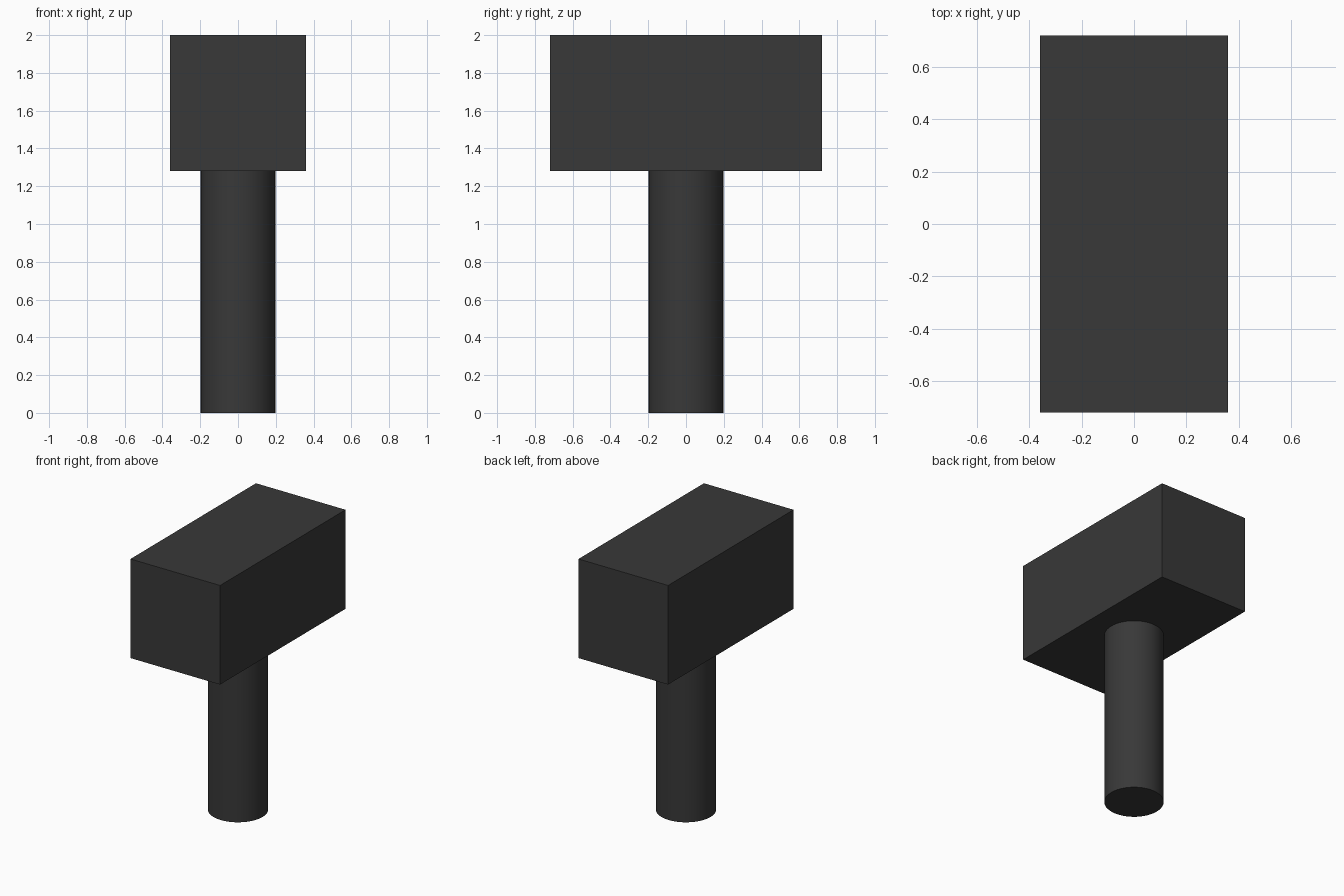
import bpy
from math import radians

if "Cube" in bpy.data.objects:
    bpy.data.objects.remove(bpy.data.objects["Cube"])

HEAD_SIZE = (0.72, 1.44, 0.72)
HEIGHT = 2.0
HANDLE_RADIUS = 0.198
head_bottom = HEIGHT - HEAD_SIZE[2]

dark = bpy.data.materials.new("dark_grey")
dark.diffuse_color = (0.04, 0.04, 0.04, 1)
dark.use_nodes = True
dark.node_tree.nodes["Principled BSDF"].inputs["Base Color"].default_value = dark.diffuse_color


def finish(name):
    obj = bpy.context.object
    obj.name = name
    obj.data.materials.append(dark)
    return obj


# Block head, lying along y
bpy.ops.mesh.primitive_cube_add(size=1, location=(0, 0, head_bottom + HEAD_SIZE[2] / 2))
head = finish("hammer_head")
head.scale = HEAD_SIZE
bpy.ops.object.transform_apply(location=False, rotation=False, scale=True)

# Round handle, standing on the ground and meeting the underside of the head
bpy.ops.mesh.primitive_cylinder_add(vertices=48, radius=HANDLE_RADIUS, depth=head_bottom,
                                    location=(0, 0, head_bottom / 2))
finish("handle")
bpy.ops.object.shade_smooth_by_angle(angle=radians(30))
